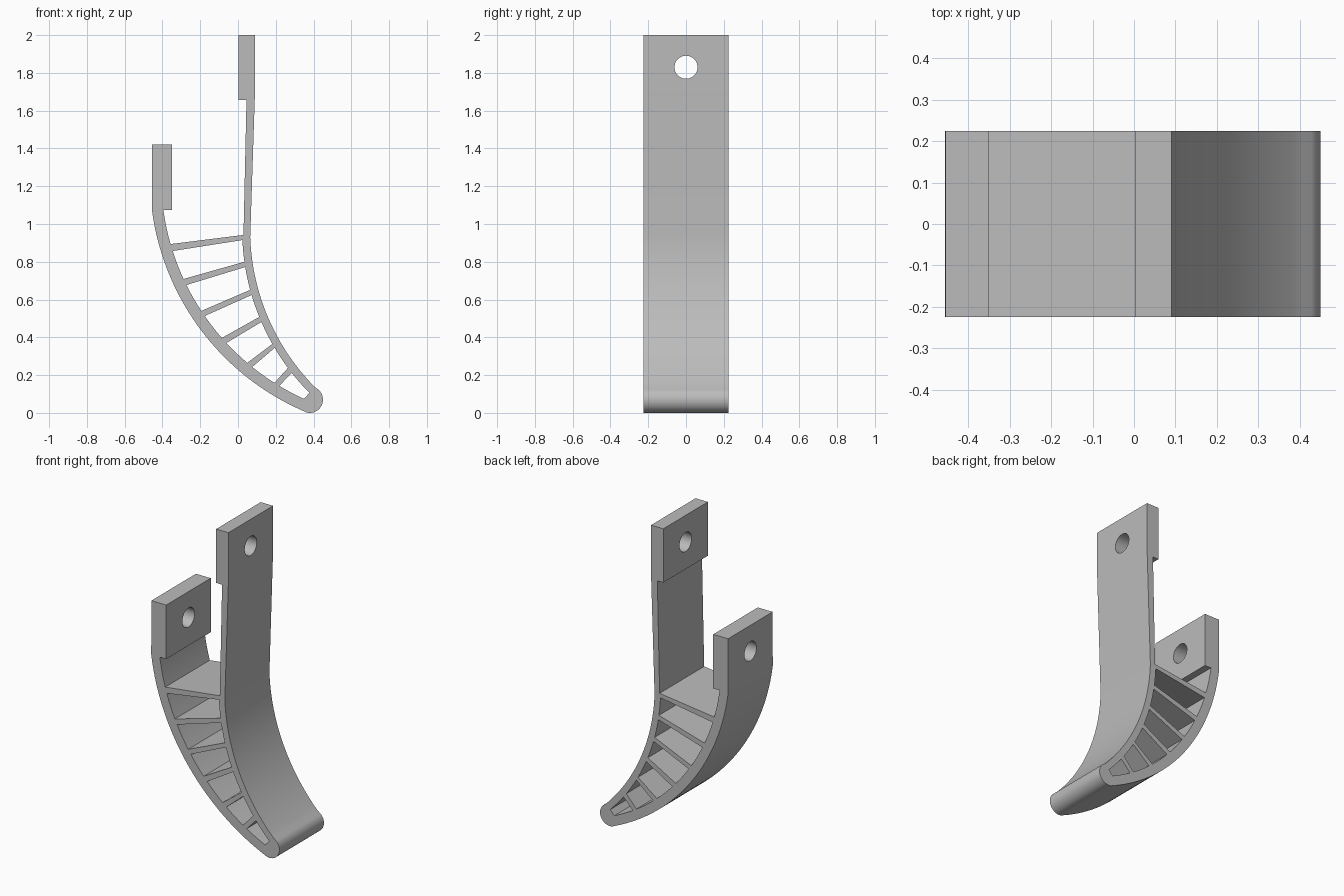
import bpy, bmesh
from math import sin, cos, asin, radians, pi, sqrt
from mathutils import Matrix

cube = bpy.data.objects.get("Cube")
if cube:
    bpy.data.objects.remove(cube, do_unlink=True)

HALF_WIDTH = 0.225
# Centres (x, z) and radii of the two curved walls and of the rounded tip
BACK_C, BACK_IN, BACK_OUT = (0.885, 1.25), 1.292, 1.352
GRIP_C, GRIP_IN, GRIP_OUT = (1.251, 0.971), 1.229, 1.187
TIP_C, TIP_R = (0.38, 0.07), 0.07

grey = bpy.data.materials.new("plain grey")
grey.use_nodes = True
colour = (0.5, 0.5, 0.5, 1)
grey.diffuse_color = colour
grey.node_tree.nodes["Principled BSDF"].inputs["Base Color"].default_value = colour


def arc(centre, radius, start, end, steps):
    """Points on an arc in the xz plane, angles in degrees."""
    angles = [radians(start + (end - start) * i / steps) for i in range(steps + 1)]
    return [(centre[0] + radius * cos(a), centre[1] + radius * sin(a)) for a in angles]


def wall(centre, radius, z_start, z_end, steps=6):
    """Points on the left half of a circle between two heights."""
    points = []
    for i in range(steps + 1):
        dz = z_start + (z_end - z_start) * i / steps - centre[1]
        points.append((centre[0] - sqrt(radius ** 2 - dz ** 2), centre[1] + dz))
    return points


def extrude_profile(name, loops):
    """Fill an outline with openings, then extrude it along y."""
    bm = bmesh.new()
    for loop in loops:
        verts = [bm.verts.new((x, -HALF_WIDTH, z)) for x, z in loop]
        for i, v in enumerate(verts):
            bm.edges.new((verts[i - 1], v))
    bmesh.ops.triangle_fill(bm, use_beauty=True, edges=bm.edges[:])
    out = bmesh.ops.extrude_face_region(bm, geom=bm.faces[:], use_keep_orig=True)
    moved = [g for g in out["geom"] if isinstance(g, bmesh.types.BMVert)]
    bmesh.ops.translate(bm, verts=moved, vec=(0, 2 * HALF_WIDTH, 0))
    bmesh.ops.recalc_face_normals(bm, faces=bm.faces[:])
    mesh = bpy.data.meshes.new(name)
    bm.to_mesh(mesh)
    bm.free()
    mesh.materials.append(grey)
    obj = bpy.data.objects.new(name, mesh)
    bpy.context.collection.objects.link(obj)
    return obj


# Outline: back wall, round tip, grip wall, tall pad, gap, short pad
outline = arc(BACK_C, BACK_OUT, 187.4, 246.8, 40)
outline += arc(TIP_C, TIP_R, 246.8, 406, 20)[1:]
outline += arc(GRIP_C, GRIP_OUT, 226, 182, 32)[1:]
outline += [(0.09, 1.7), (0.09, 2), (0.003, 2), (0.003, 1.656), (0.045, 1.656), (0.029, 0.942)]
outline += wall(BACK_C, BACK_IN, 0.894, 1.075)
outline += [(-0.35, 1.075), (-0.35, 1.42), (-0.455, 1.42)]

# Openings between the ribs: top and bottom heights on the back and grip walls
cells = [
    (0.857, 0.709, 0.915, 0.800),
    (0.677, 0.540, 0.772, 0.651),
    (0.513, 0.397, 0.624, 0.508),
    (0.370, 0.265, 0.481, 0.365),
    (0.243, 0.159, 0.344, 0.238),
    (0.143, 0.074, 0.212, 0.106),
]
openings = [wall(BACK_C, BACK_IN, a, b) + wall(GRIP_C, GRIP_IN, d, c)
            for a, b, c, d in cells]

finger = extrude_profile("ribbed_finger", [outline] + openings)
bpy.context.view_layer.objects.active = finger
finger.select_set(True)

# Bolt holes through both mounting pads
for x, z in ((0.045, 1.83), (-0.4, 1.255)):
    bm = bmesh.new()
    bmesh.ops.create_cone(bm, cap_ends=True, segments=40, radius1=0.061, radius2=0.061,
                          depth=0.24, matrix=Matrix.Rotation(pi / 2, 4, "Y"))
    mesh = bpy.data.meshes.new("hole_cutter")
    bm.to_mesh(mesh)
    bm.free()
    mesh.materials.append(grey)
    cutter = bpy.data.objects.new("hole_cutter", mesh)
    cutter.location = (x, 0, z)
    cutter.hide_render = True
    bpy.context.collection.objects.link(cutter)
    bpy.context.view_layer.update()
    cut = finger.modifiers.new("bolt_hole", "BOOLEAN")
    cut.operation = "DIFFERENCE"
    cut.solver = "EXACT"
    cut.object = cutter
    bpy.ops.object.modifier_apply(modifier=cut.name)
    bpy.data.objects.remove(cutter, do_unlink=True)

bpy.ops.object.shade_smooth_by_angle(angle=radians(25))
